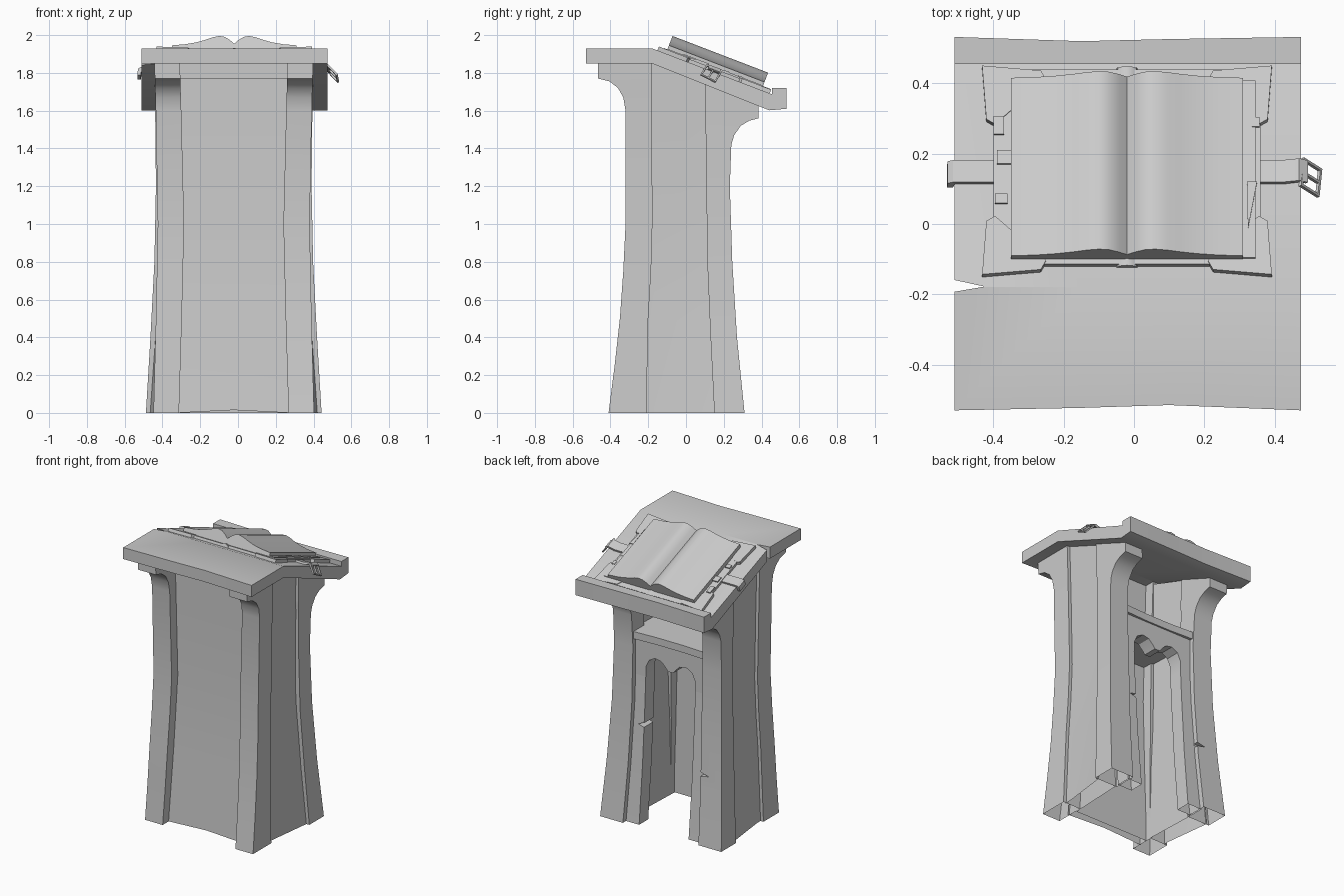
import bpy, bmesh, math
from mathutils import Matrix

if "Cube" in bpy.data.objects:
    bpy.data.objects.remove(bpy.data.objects["Cube"])

CX = -0.0225  # body centre line
# tilted frame lying on the slope of the desk top: x, down the slope, out of the slope
SLOPE = Matrix.Translation((0, -0.18, 1.93)) @ Matrix.Rotation(math.radians(-21), 4, 'X')


def lerp(table, z):
    for (a, p), (b, q) in zip(table, table[1:]):
        if z <= b:
            return p + (q - p) * (z - a) / (b - a)
    return table[-1][1]


def loft(name, rings, mat=None, sheet=False):
    """Skin a solid (or an open sheet) through rings of equal point count."""
    bm = bmesh.new()
    vs = [[bm.verts.new(p) for p in r] for r in rings]
    n = len(vs[0])
    for a, b in zip(vs, vs[1:]):
        for i in range(n - 1 if sheet else n):
            j = (i + 1) % n
            bm.faces.new((a[i], a[j], b[j], b[i]))
    if not sheet:
        bm.faces.new(vs[0][::-1])
        bm.faces.new(vs[-1])
    bmesh.ops.recalc_face_normals(bm, faces=bm.faces)
    me = bpy.data.meshes.new(name)
    bm.to_mesh(me)
    bm.free()
    ob = bpy.data.objects.new(name, me)
    if mat:
        ob.matrix_world = mat
    bpy.context.collection.objects.link(ob)
    return ob


def prism(name, pts, lo, hi, axis=2, mat=None):
    """Extrude a 2D outline from lo to hi along an axis."""
    def at(p, d):
        q = list(p)
        q.insert(axis, d)
        return q
    return loft(name, [[at(p, lo) for p in pts], [at(p, hi) for p in pts]], mat)


def box(name, x0, x1, y0, y1, z0, z1, mat=None):
    return prism(name, [(x0, y0), (x1, y0), (x1, y1), (x0, y1)], z0, z1, 2, mat)


def cut(ob, cutter):
    cutter.hide_render = True
    m = ob.modifiers.new("crack", 'BOOLEAN')
    m.operation, m.solver, m.object = 'DIFFERENCE', 'EXACT', cutter
    bpy.context.view_layer.objects.active = ob
    bpy.ops.object.modifier_apply(modifier=m.name)
    bpy.data.objects.remove(cutter)


def open_bottom(ob):
    bm = bmesh.new()
    bm.from_mesh(ob.data)
    bmesh.ops.delete(bm, geom=[f for f in bm.faces if all(v.co.z < .001 for v in f.verts)], context='FACES')
    bm.to_mesh(ob.data)
    bm.free()


# half widths by height
OUTER = {"front": [(0, .425), (.5, .412), (1, .402), (1.5, .41), (1.85, .42)],
         "back": [(0, .465), (.5, .435), (1, .41), (1.5, .415), (1.85, .42)]}
INNER = [(0, .29), (.5, .275), (1, .263), (1.5, .275), (1.85, .285)]
STEP = .022  # side panel recess

# corner posts: (outer z, outer y, inner z, inner y)
PROFILE = {
    "front": [(0, -.41, 0, -.21), (.25, -.378, .25, -.205), (.5, -.35, .5, -.2), (.75, -.332, .75, -.185),
              (1, -.32, 1, -.178), (1.6, -.32, 1.6, -.18), (1.67, -.332, 1.67, -.18), (1.72, -.36, 1.72, -.18),
              (1.755, -.405, 1.755, -.18), (1.77, -.465, 1.77, -.18), (1.852, -.465, 1.852, -.18)],
    "back": [(0, .31, 0, .15), (.4, .27, .4, .13), (.8, .245, .8, .113), (1.2, .232, 1.2, .108),
             (1.42, .24, 1.42, .105), (1.47, .255, 1.47, .105), (1.52, .29, 1.52, .102),
             (1.547, .335, 1.547, .1), (1.56, .385, 1.56, .1), (1.626, .385, 1.74, .1)]}
posts = {}
for side, sx in (("left", -1), ("right", 1)):
    for end, prof in PROFILE.items():
        out = OUTER[end]
        # the front left foot stands back a little
        back = .03 if (side, end) == ("left", "front") else 0
        posts[end, side] = loft(f"{end}_{side}_post", [
            [(CX + sx * lerp(out, zo), yo + back * max(0, 1 - 2 * zo), zo),
             (CX + sx * lerp(INNER, zo), yo + back * max(0, 1 - 2 * zo), zo),
             (CX + sx * lerp(INNER, zi), yi, zi), (CX + sx * lerp(out, zi), yi, zi)]
            for zo, yo, zi, yi in prof])
    # thin side panel, top following the slope
    loft(f"{side}_side_panel", [
        [(CX + sx * (lerp(OUTER["front"], z) - STEP), -.215, z),
         (CX + sx * (lerp(OUTER["front"], z) - STEP), -.17, z),
         (CX + sx * (lerp(OUTER["back"], z) - STEP), .155, z * .931)]
        for z in (0, .5, 1, 1.5, 1.855)], sheet=True)
    # inner side wall
    loft(f"{side}_inner_wall", [[(CX + sx * .284, -.25, 0), (CX + sx * .3, .16, 0)],
                                [(CX + sx * .284, -.25, 1.855), (CX + sx * .3, .16, 1.72)]], sheet=True)

# front panel, lintel and inner front wall
PY = [(0, -.315), (.5, -.28), (1, -.252), (1.85, -.252)]
loft("front_panel", [[(CX - lerp(INNER, z) - .01, lerp(PY, z), z), (CX, lerp(PY, z), max(z, .015)),
                      (CX + lerp(INNER, z) + .01, lerp(PY, z), z)] for z in (0, .5, 1, 1.5, 1.85)], sheet=True)
box("front_lintel", CX - .3, CX + .3, -.3, -.25, 1.77, 1.852)
loft("inner_front_wall", [[(CX - .284, -.25, z), (CX + .284, -.25, z)] for z in (0, 1.855)], sheet=True)

# compartment shelf
prism("shelf", [(CX - .3, -.25), (CX + .3, -.25), (CX + .3, .15), (CX + .29, .15), (CX + .29, .224),
                (CX + .1, .214), (CX - .1, .214), (CX - .29, .224), (CX - .29, .15), (CX - .3, .15)], 1.25, 1.30)

# back board: two legs and an arched header
BY = [(0, .275), (.4, .238), (.8, .212), (1, .202)]
legs = {}
for side, sx in (("left", -1), ("right", 1)):
    legs[side] = loft(f"back_board_{side}_leg", [
        [(CX + sx * a, lerp(BY, z) + d, z) for a, d in ((.19, 0), (.3, 0), (.3, -.1), (.19, -.1))]
        for z in (0, .4, .8, 1)])
ARCH = [(.19, 1.0), (.188, 1.07), (.165, 1.12), (.12, 1.145), (.07, 1.135), (.035, 1.1), (.02, 1.08)]
half = [(.3, 1.252), (.3, 1.0)] + ARCH
outline = [(CX + x, z) for x, z in half] + [(CX - x, z) for x, z in reversed(half)]
prism("back_board_arch", outline, .102, .202, 1)

# desk top with a ledge
rings = []
for x, yf, yb in ((-.51, -.53, .532), (-.15, -.523, .52), (.1, -.515, .526), (.475, -.53, .532)):
    rings.append([(x, y, z) for y, z in ((yf, 1.85), (yf, 1.93), (-.18, 1.93), (.455, 1.687), (.455, 1.72),
                                         (yb, 1.72), (yb, 1.61), (.44, 1.602), (-.18, 1.85))])
top = loft("desk_top", rings)

# cracks in the wood
cut(top, prism("cutter", [(-.53, -.155), (-.53, -.196), (-.425, -.178)], 1.7, 2.0))
cut(posts["back", "left"], prism("cutter", [(-.28, .49), (-.28, .455), (-.36, .47)], .235, .4, 1))
cut(legs["right"], prism("cutter", [(.15, .69), (.15, .65), (.215, .67)], .05, .3, 1))
for ob in list(posts.values()) + list(legs.values()):
    open_bottom(ob)

# open book: cover, spine, pages
C = -.02
box("book_cover", -.40, .36, .064, .656, -.002, .018, SLOPE)
prism("book_spine", [(C + .03 * math.cos(a * math.pi / 6), .004 + .02 * math.sin(a * math.pi / 6))
                     for a in range(7)], .058, .664, 1, SLOPE)
box("lower_pages", C - .33, .345, .08, .62, .015, .027, SLOPE)
PAGE = [(.33, .047), (.26, .053), (.2, .064), (.15, .079), (.115, .092), (.08, .1), (.05, .095), (.022, .076)]
edge = ([(C - .33, .022)] + [(C - x, w) for x, w in PAGE] + [(C, .056)]
        + [(C + x, w) for x, w in reversed(PAGE)] + [(C + .33, .022)])
prism("book_pages", edge, .078, .62, 1, SLOPE)

# metal corner plates
PLATE = [(.412, .318), (.245, .303), (.23, .275), (.375, .14), (.4, .155)]
for sx in (-1, 1):
    for sy in (-1, 1):
        prism("cover_corner_plate", [(C + sx * x, .349 + sy * y) for x, y in PLATE], -.004, .022, 2, SLOPE)

# page tabs and a loose leaf
for x0, x1, v0, v1 in ((-.40, -.37, .455, .51), (-.39, -.345, .365, .407), (-.395, -.36, .246, .274),
                       (.335, .357, .478, .508), (.32, .345, .395, .425)):
    box("page_tab", x0, x1, v0, v1, .022, .03, SLOPE)
prism("loose_leaf", [(.322, .31), (.35, .31), (.324, .165)], .025, .032, 2, SLOPE)

# straps: side profiles swept across their width
prism("left_strap", [(-.39, .0), (-.51, .0), (-.515, -.03), (-.532, -.03), (-.53, .005), (-.515, .014),
                     (-.39, .014)], .315, .382, 1, SLOPE)
prism("right_strap", [(.35, .0), (.43, .0), (.47, .014), (.488, .004), (.495, .012), (.47, .028),
                      (.42, .014), (.35, .014)], .315, .382, 1, SLOPE)

# buckle frame hanging off the right strap
B = SLOPE @ Matrix.Translation((.475, .345, .018)) @ Matrix.Rotation(math.radians(50), 4, 'Y') \
    @ Matrix.Rotation(math.radians(-8), 4, 'Z')
for x0, x1, y0, y1 in ((0, .008, -.045, .045), (.074, .082, -.045, .045), (.008, .074, -.045, -.037),
                       (.008, .074, .037, .045), (.008, .074, -.004, .004)):
    box("buckle_bar", x0, x1, y0, y1, -.004, .006, B)

# smooth shading with sharp edges kept
bpy.ops.object.select_all(action='SELECT')
bpy.context.view_layer.objects.active = top
bpy.ops.object.shade_smooth_by_angle(angle=math.radians(30))
